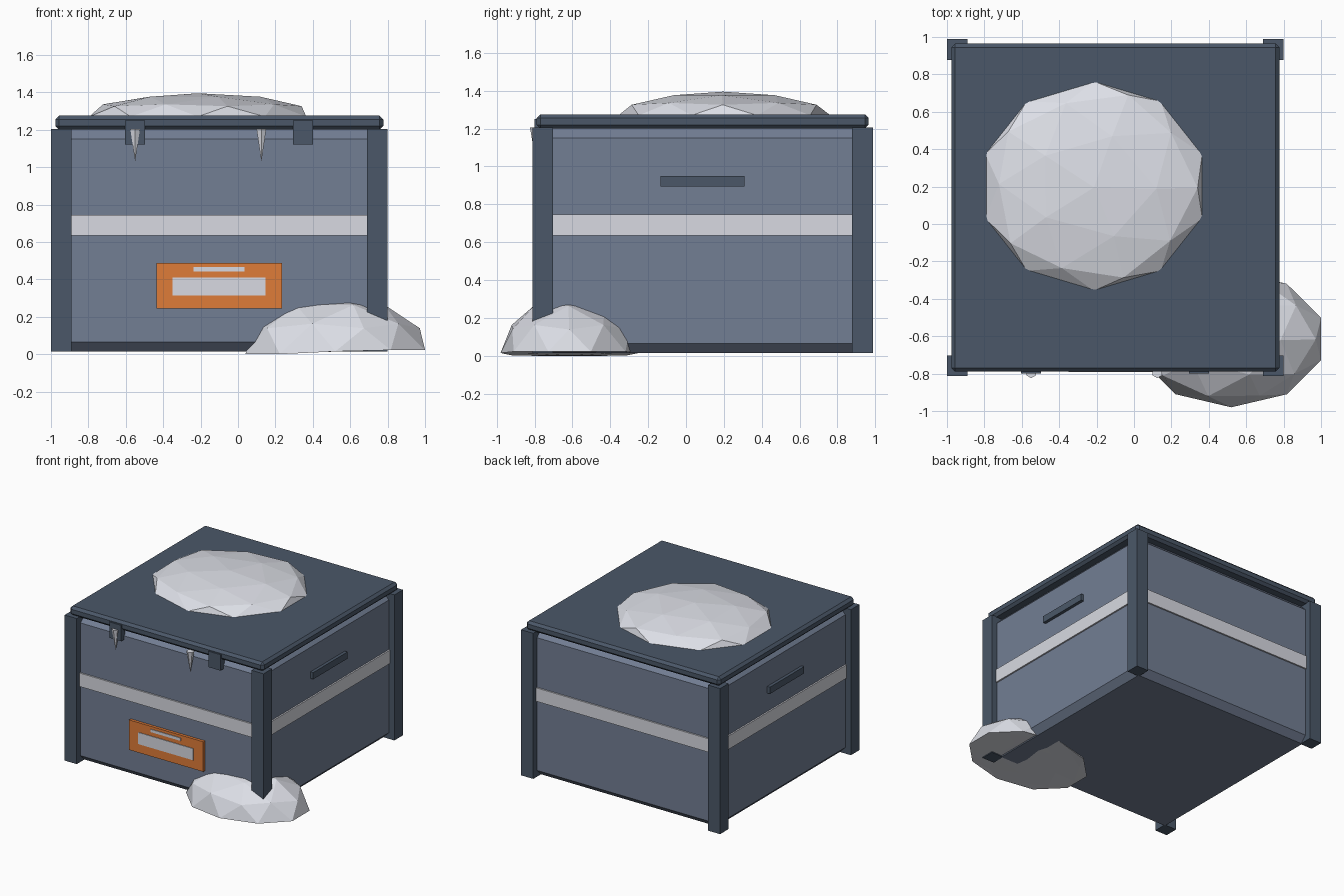
import bpy, bmesh, random
from mathutils import Vector, Matrix

random.seed(4)
if "Cube" in bpy.data.objects:
    bpy.data.objects.remove(bpy.data.objects["Cube"], do_unlink=True)

CX, CY = -0.10, 0.088      # crate centre
FLOOR = 0.015


def material(name, rgb):
    m = bpy.data.materials.new(name)
    m.use_nodes = True
    m.diffuse_color = (*rgb, 1)
    m.node_tree.nodes["Principled BSDF"].inputs["Base Color"].default_value = (*rgb, 1)
    return m


slate = material("slate blue", (0.17, 0.21, 0.295))
dark = material("dark slate", (0.07, 0.097, 0.14))
pale = material("pale grey", (0.69, 0.70, 0.76))
orange = material("orange", (0.74, 0.20, 0.04))
snow = material("snow white", (0.85, 0.87, 0.94))


def finish(name, bm, mat):
    mesh = bpy.data.meshes.new(name)
    bm.to_mesh(mesh)
    bm.free()
    mesh.materials.append(mat)
    ob = bpy.data.objects.new(name, mesh)
    bpy.context.collection.objects.link(ob)
    return ob


def box(name, low, high, mat, bevel=0):
    low, high = Vector(low), Vector(high)
    bm = bmesh.new()
    bmesh.ops.create_cube(bm, size=1)
    for v in bm.verts:
        v.co = (low + high) / 2 + v.co * (high - low)
    if bevel:
        bmesh.ops.bevel(bm, geom=bm.edges[:], offset=bevel, segments=1,
                        profile=0.5, affect='EDGES')
    return finish(name, bm, mat)


def centred(name, half, z0, z1, mat, bevel=0):
    return box(name, (CX - half, CY - half, z0), (CX + half, CY + half, z1), mat, bevel)


def snow_mound(name, centre, radius, base):
    """Squashed faceted ball whose lower half is flattened to base(u)."""
    bm = bmesh.new()
    bmesh.ops.create_icosphere(bm, subdivisions=2, radius=1)
    for v in bm.verts:
        u, w, h = v.co
        if h > 0.1:
            u += random.uniform(-0.03, 0.03)
            w += random.uniform(-0.03, 0.03)
            z = centre[2] + h * radius[2]
        else:
            z = centre[2] + base(u)
        v.co = (centre[0] + u * radius[0], centre[1] + w * radius[1], z)
    finish(name, bm, snow)


# Crate body, lid and the stripe around it
centred("crate_body", 0.85, FLOOR, 1.20, slate, 0.05)
centred("lid", 0.877, 1.20, 1.275, dark, 0.02)
centred("stripe_band", 0.862, 0.635, 0.745, pale)

# Corner posts and side handles
for sx, side in ((-1, "right"), (1, "left")):
    for sy, end in ((-1, "front"), (1, "back")):
        x, y = CX + sx * 0.845, CY + sy * 0.845
        box(f"{end}_{side}_post", (x - 0.055, y - 0.055, FLOOR),
            (x + 0.055, y + 0.055, 1.205), dark)
    x = CX + sx * 0.855
    box(f"{side}_handle", (x - 0.02, -0.135, 0.895), (x + 0.02, 0.308, 0.95), dark)

# Front latches and icicles
for side, x in (("right", -0.55), ("left", 0.348)):
    box(f"{side}_latch", (x - 0.054, -0.80, 1.12), (x + 0.054, -0.75, 1.25), dark)
for side, x in (("right", -0.55), ("left", 0.125)):
    bm = bmesh.new()
    bmesh.ops.create_cone(bm, cap_ends=True, segments=6, radius1=0.0, radius2=0.03,
                          depth=0.175, matrix=Matrix.Translation((x, -0.794, 1.117)))
    bmesh.ops.remove_doubles(bm, verts=bm.verts, dist=0.0001)
    finish(f"{side}_icicle", bm, snow)

# Front name plate with blank panels
box("front_plate", (-0.437, -0.785, 0.243), (0.235, -0.755, 0.488), orange)
box("plate_panel", (-0.35, -0.79, 0.315), (0.148, -0.782, 0.41), pale)
box("plate_line", (-0.237, -0.79, 0.443), (0.035, -0.782, 0.466), pale)

# Snow on the lid and at the front corner
snow_mound("lid_snow", (-0.215, 0.203, 1.27), (0.61, 0.56, 0.125), lambda u: 0)
snow_mound("ground_snow", (0.52, -0.615, 0), (0.505, 0.365, 0.31),
           lambda u: 0.022 * min(1, max(0, (u + 0.6) / 0.9)))
